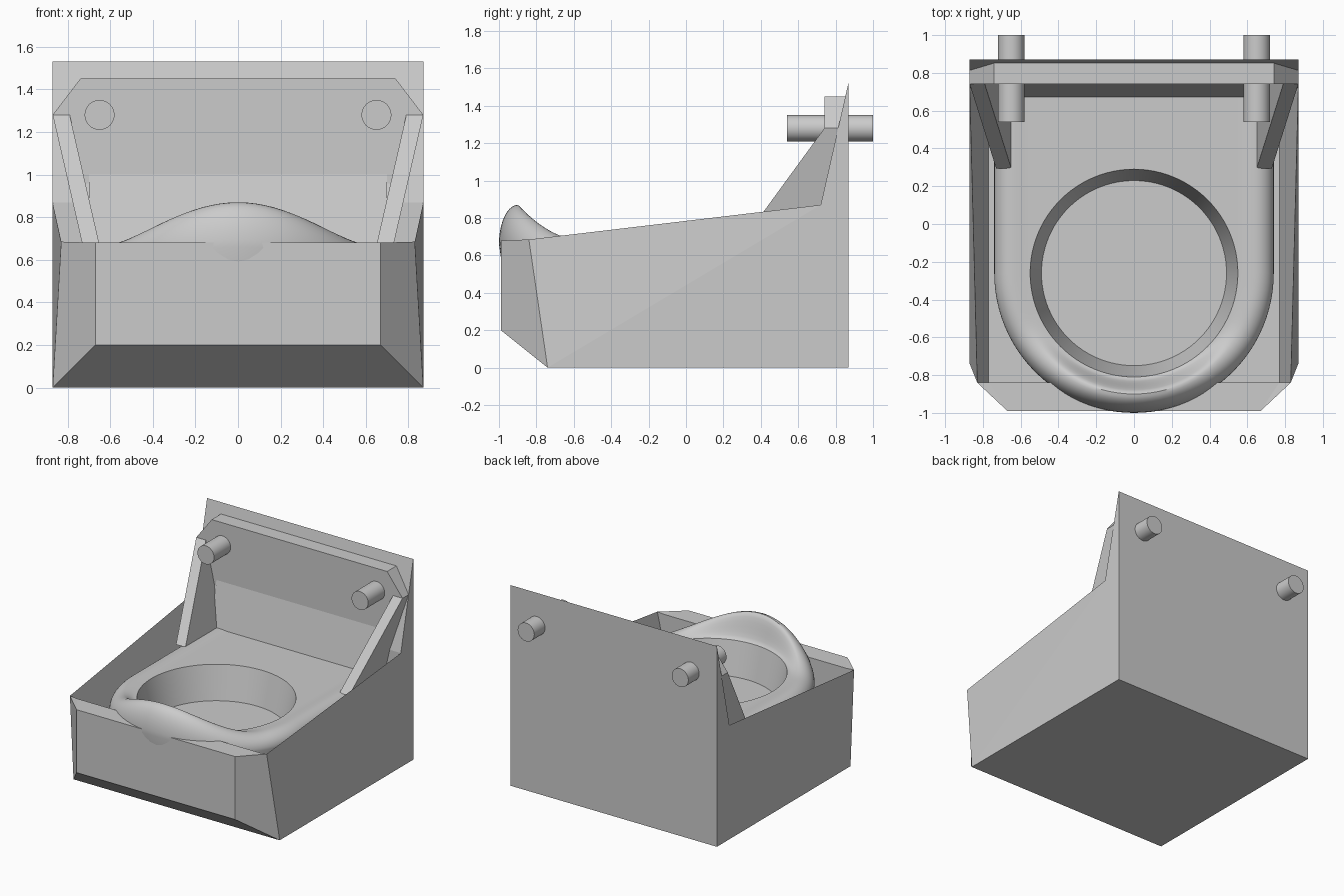
import bpy, bmesh
from math import sin, cos, pi, radians

cube = bpy.data.objects.get("Cube")
if cube:
    bpy.data.objects.remove(cube, do_unlink=True)

grey = bpy.data.materials.new("light_grey")
grey.use_nodes = True
grey.diffuse_color = (0.6, 0.6, 0.6, 1)
grey.node_tree.nodes["Principled BSDF"].inputs["Base Color"].default_value = (0.6, 0.6, 0.6, 1)


def make(name, verts, faces, smooth=False):
    mesh = bpy.data.meshes.new(name)
    mesh.from_pydata(verts, [], faces)
    bm = bmesh.new()
    bm.from_mesh(mesh)
    bmesh.ops.remove_doubles(bm, verts=bm.verts, dist=0.0005)
    bmesh.ops.recalc_face_normals(bm, faces=bm.faces)
    bm.to_mesh(mesh)
    bm.free()
    mesh.materials.append(grey)
    obj = bpy.data.objects.new(name, mesh)
    bpy.context.collection.objects.link(obj)
    if smooth:
        bpy.ops.object.select_all(action='DESELECT')
        obj.select_set(True)
        bpy.context.view_layer.objects.active = obj
        bpy.ops.object.shade_smooth_by_angle(angle=radians(35))
    return obj


def loft(name, rings, smooth=False):
    """Join closed rings of equal length and cap both ends."""
    n = len(rings[0])
    verts = [v for ring in rings for v in ring]
    faces = [(k*n + i, k*n + (i+1) % n, (k+1)*n + (i+1) % n, (k+1)*n + i)
             for k in range(len(rings)-1) for i in range(n)]
    faces += [tuple(range(n)), tuple(range(len(verts)-n, len(verts)))]
    return make(name, verts, faces, smooth)


# Outer casing: one half is described, the other is mirrored
half = {
    'a': (.87, -.74, 0), 'b': (.67, -.99, .2), 'c': (.67, -.99, .68),
    'd': (.83, -.84, .685), 'e': (.87, .72, .87), 'f': (.87, .87, 1.53),
    'g': (.87, .87, 0), 'h': (.77, -.84, .68), 'i': (.77, -.84, .42),
    'j': (.77, .72, .42),
}
keys = list(half)
verts = list(half.values()) + [(-x, y, z) for x, y, z in half.values()]
m = len(keys)
faces = []
for strip in ("ab", "bc", "ch", "hi", "ij", "je", "ef", "fg", "ga"):
    p, q = (keys.index(s) for s in strip)
    faces.append((p, q, q+m, p+m))
for side in ("abcd", "ade", "aeg", "efg", "cdh", "dhi", "deji"):
    for offset in (0, m):
        faces.append(tuple(keys.index(s) + offset for s in side))
make("outer_casing", verts, faces)

# Basin hull with a raised rounded lip, swept along a U
CY, R, DECK, BOWL = -.26, .74, .67, .55


def section(rise):
    top, base = .675 + .195*rise, .58 + .08*rise
    pts = [(.23, .12), (.1, .25), (.035, .42)]
    pts += [(.1*(1-cos(t)), base + (top-base)*sin(t))
            for t in (k*pi/20 for k in range(11))]
    pts += [(.1 + .09*k/8, DECK + (top-DECK)*(1+cos(pi*k/8))/2)
            for k in range(1, 9)]
    return pts


N = 48
stations = [(sx, y, -sx) for sx, y in ((-1, .86),)]
rings = []
flat = section(0)
rings.append([(-(R-d), .86, z) for d, z in flat])
for k in range(N+1):
    phi = -pi/2 + pi*k/N
    a = abs(phi)*1.35
    rise = cos(a)**2 if a < pi/2 else 0
    rings.append([((R-d)*sin(phi), CY-(R-d)*cos(phi), z) for d, z in section(rise)])
rings.append([((R-d), .86, z) for d, z in flat])
n = len(flat)
make("basin_lip", [v for r in rings for v in r],
     [(k*n+i, k*n+i+1, (k+1)*n+i+1, (k+1)*n+i)
      for k in range(len(rings)-1) for i in range(n-1)], True)

# Deck behind the bowl
arc = [(BOWL*cos(pi*k/N), CY + BOWL*sin(pi*k/N)) for k in range(N+1)]
deck_v = [(x, y, DECK) for x, y in arc] + [(x, .8, DECK) for x, _ in arc]
make("deck", deck_v, [(k, k+1, k+N+2, k+N+1) for k in range(N)])


# Bowl
def circle(r, z):
    return [(r*cos(pi*k/N), CY + r*sin(pi*k/N), z) for k in range(2*N)]


bowl_v = circle(BOWL, DECK) + circle(.485, .40)
bowl_f = [(k, (k+1) % (2*N), (k+1) % (2*N) + 2*N, k + 2*N) for k in range(2*N)]
bowl_f.append(tuple(range(2*N, 4*N)))
bowl = make("bowl", bowl_v, bowl_f, True)
if bowl.data.polygons[-1].normal.z < 0:
    bowl.data.flip_normals()


def prism_y(name, outline, y0, y1):
    return loft(name, [[(x, y, z) for x, z in outline] for y in (y0, y1)])


# Back panel with clipped corners, and the sloping splash below it
right = [(.72, .6), (.73, .68), (.87, 1.28), (.74, 1.45)]
prism_y("back_panel", right + [(-x, z) for x, z in reversed(right)], .74, .86)
splash = [(.67, .66), (.74, 1.0), (.8, 1.0), (.8, .66)]
loft("lower_splash", [[(x, y, z) for y, z in splash] for x in (-.7, .7)])

for s, side in ((1, "left"), (-1, "right")):
    # Leaning gusset between the lip and the back panel
    front = [(.87, .74, 1.28), (.79, .74, 1.28), (.65, .295, .67), (.73, .295, .67)]
    loft(side + "_gusset", [[(s*x, y, z) for x, y, z in front],
                            [(s*x, .85, z) for x, y, z in front]])
    # Mounting peg through the back panel
    loft(side + "_peg", [[(s*.65 + .07*cos(t), y, 1.28 + .07*sin(t))
                          for t in (k*pi/20 for k in range(40))]
                         for y in (.54, 1.0)], True)
